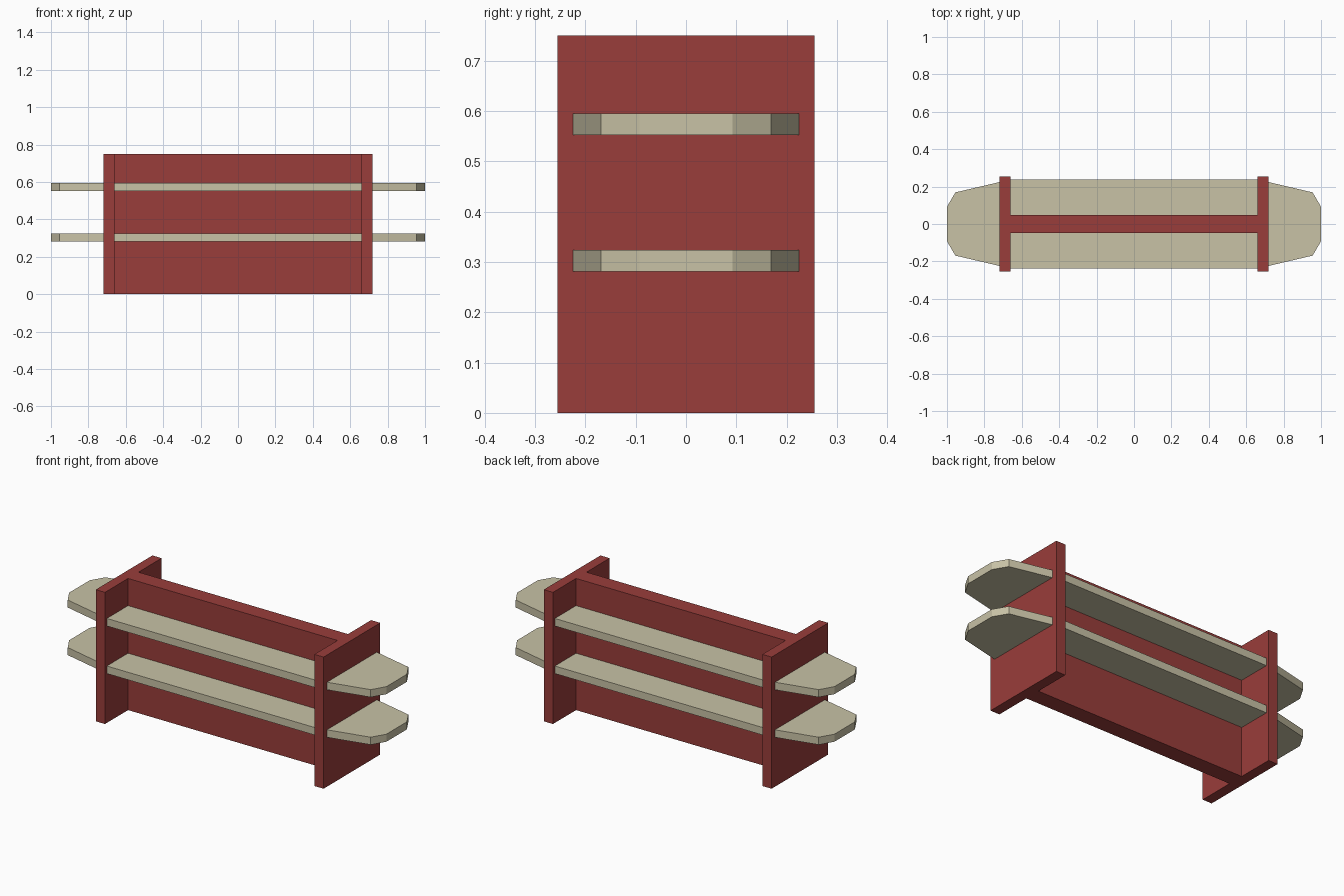
import bpy
import bmesh

if "Cube" in bpy.data.objects:
    bpy.data.objects.remove(bpy.data.objects["Cube"])


def material(name, color):
    m = bpy.data.materials.new(name)
    m.diffuse_color = color
    m.use_nodes = True
    m.node_tree.nodes["Principled BSDF"].inputs["Base Color"].default_value = m.diffuse_color
    return m


red = material("red_paint", (0.32, 0.047, 0.043, 1))
cream = material("cream_paint", (0.58, 0.54, 0.38, 1))


def prism(name, outline, z0, z1, mat):
    """Extrude a flat xy outline from z0 up to z1."""
    bm = bmesh.new()
    face = bm.faces.new([bm.verts.new((x, y, z0)) for x, y in outline])
    ext = bmesh.ops.extrude_face_region(bm, geom=[face])
    top = [v for v in ext["geom"] if isinstance(v, bmesh.types.BMVert)]
    bmesh.ops.translate(bm, verts=top, vec=(0, 0, z1 - z0))
    bmesh.ops.recalc_face_normals(bm, faces=bm.faces)
    mesh = bpy.data.meshes.new(name)
    bm.to_mesh(mesh)
    bm.free()
    mesh.materials.append(mat)
    obj = bpy.data.objects.new(name, mesh)
    bpy.context.collection.objects.link(obj)
    return obj


def rectangle(x0, x1, y):
    return [(x0, -y), (x1, -y), (x1, y), (x0, y)]


HEIGHT = 0.75

# Upright end panels
prism("left_panel", rectangle(-0.718, -0.66, 0.255), 0, HEIGHT, red)
prism("right_panel", rectangle(0.66, 0.718, 0.255), 0, HEIGHT, red)

# Central wall between the panels
prism("center_wall", rectangle(-0.66, 0.66, 0.047), 0, HEIGHT, red)

# Planks with tapered, clipped ends that pass through the panels
quarter = [(0.66, 0.238), (0.955, 0.169), (1.0, 0.092)]
right_end = [(x, -y) for x, y in quarter] + quarter[::-1]
plank = right_end + [(-x, -y) for x, y in right_end]
for name, z in (("lower_plank", 0.281), ("upper_plank", 0.552)):
    prism(name, plank, z, z + 0.043, cream)
